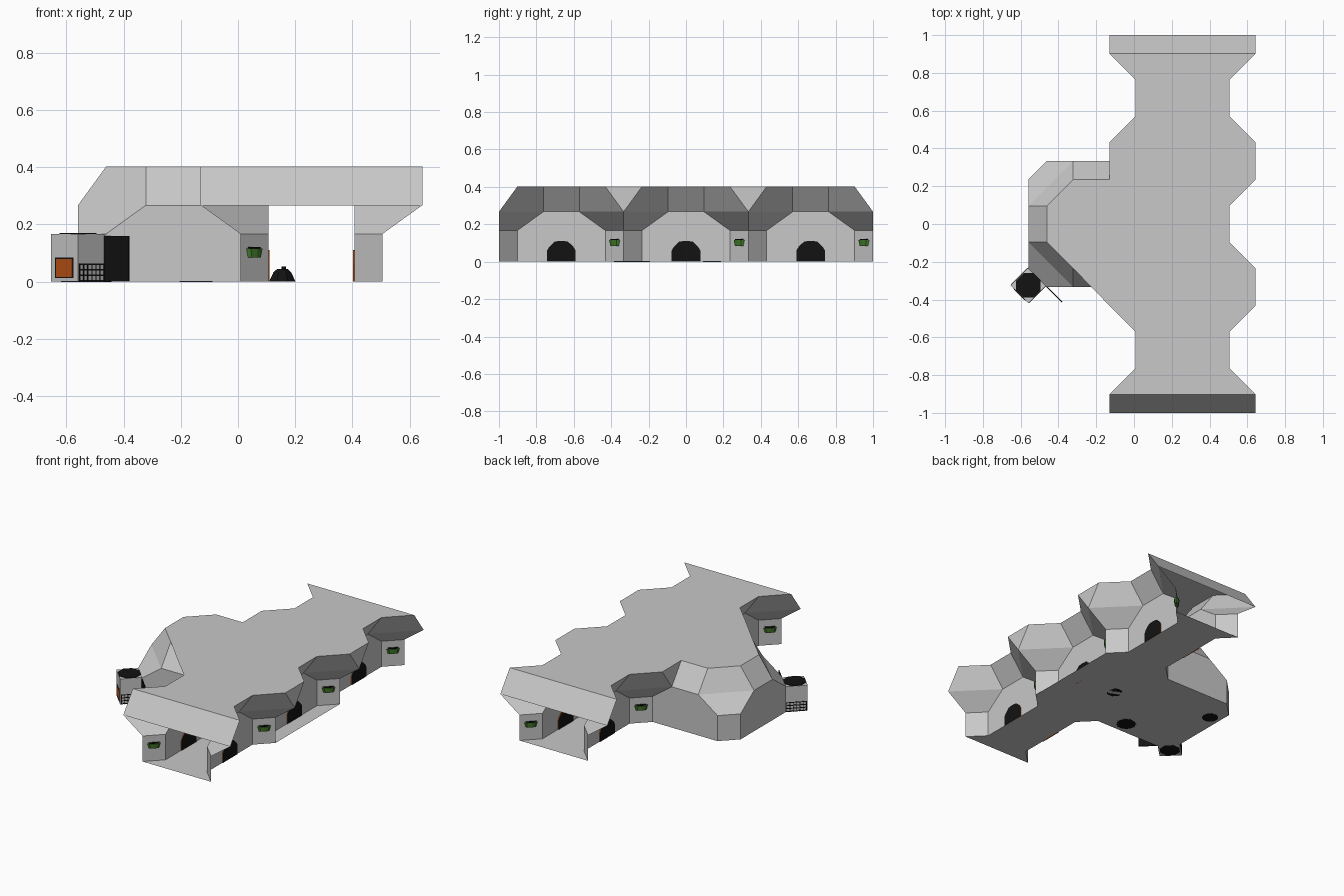
import bpy, bmesh, math
from mathutils import Matrix, Vector

if "Cube" in bpy.data.objects:
    bpy.data.objects.remove(bpy.data.objects["Cube"])

def material(name, rgb):
    m = bpy.data.materials.new(name)
    m.diffuse_color = (*rgb, 1)
    m.use_nodes = True
    m.node_tree.nodes["Principled BSDF"].inputs["Base Color"].default_value = m.diffuse_color
    return m

STONE = material("pale stone", (0.58, 0.58, 0.58))
BLACK = material("soot black", (0.006, 0.006, 0.006))
ORANGE = material("ember orange", (0.48, 0.08, 0.006))
GREEN = material("leaf green", (0.06, 0.2, 0.025))

def make(name, bm, mats):
    me = bpy.data.meshes.new(name)
    bm.to_mesh(me)
    bm.free()
    for m in mats:
        me.materials.append(m)
    ob = bpy.data.objects.new(name, me)
    bpy.context.collection.objects.link(ob)
    return ob

# One vault module: half size, start of bevel, half width of the flat arch top
H, B, A = 1 / 3, 0.235, 0.096
Z1, Z2, Z3 = 0.167, 0.267, 0.402
XL, XR = 0.107, 0.407             # corridor walls
CL, CR = XL - H, XR + H           # module centres left and right of the corridor

def face(bm, pts):
    bm.faces.new([bm.verts.new(p) for p in pts])

def corner(bm, cx, cy, sx, sy):
    """Diagonal wall and the bent hexagon above it."""
    P = lambda a, b, z: (cx + sx * a, cy + sy * b, z)
    face(bm, [P(H, B, 0), P(B, H, 0), P(B, H, Z1), P(H, B, Z1)])
    face(bm, [P(H, B, Z1), P(B, H, Z1), P(A, H, Z2), P(H, A, Z2)])
    face(bm, [P(H, A, Z2), P(A, H, Z2), P(A, B, Z3), P(B, A, Z3)])

def side(bm, cx, cy, dx, dy):
    """Arched wall and the sloping panel up to the roof."""
    P = lambda out, t, z: (cx + dx * out - dy * t, cy + dy * out + dx * t, z)
    face(bm, [P(H, -B, 0), P(H, B, 0), P(H, B, Z1), P(H, A, Z2), P(H, -A, Z2), P(H, -B, Z1)])
    face(bm, [P(H, -A, Z2), P(H, A, Z2), P(B, A, Z3), P(B, -A, Z3)])

# Corridor and side room walls
bm = bmesh.new()
ROWS = (-2 / 3, 0, 2 / 3)
walls = [(CR, y, -1) for y in ROWS] + [(CL, y, 1) for y in (ROWS[0], ROWS[2])]
for cx, cy, s in walls:
    side(bm, cx, cy, s, 0)
    for sy in (-1, 1):
        corner(bm, cx, cy, s, sy)
side(bm, CL, 0, -1, 0)
for s in (-1, 1):
    side(bm, CL, 0, 0, s)
    corner(bm, CL, 0, -1, s)
    # gables between modules and the sloping end eave
    for x in (CR - A, CL + A):
        face(bm, [(x, s * B, Z3), (x, s * H, Z2), (x, s * (2 * H - B), Z3)])
    e = 1 - H + B
    face(bm, [(CL + A, s, Z2), (CR - A, s, Z2), (CR - A, s * e, Z3), (CL + A, s * e, Z3)])
bmesh.ops.remove_doubles(bm, verts=bm.verts, dist=0.0005)
make("vault_walls", bm, [STONE])

def outline(fn_module, room):
    """Plan outline: right side going up, left side coming down round the room."""
    pts = [(CR - a, y + b) for y in ROWS for a, b in fn_module]
    left = [[(CL + a, y + b) for a, b in reversed(fn_module)] for y in (ROWS[2], ROWS[0])]
    mid = [(CL + a, b) for a, b in room] + [(CL + a, -b) for a, b in reversed(room)]
    return pts + left[0] + mid + left[1]

def sheet(name, pts, z):
    clean = [p for i, p in enumerate(pts) if (Vector(p) - Vector(pts[i - 1])).length > 0.002]
    bm = bmesh.new()
    face(bm, [(x, y, z) for x, y in clean])
    bmesh.ops.triangulate(bm, faces=bm.faces[:])
    make(name, bm, [STONE])

sheet("roof", outline([(A, -B), (B, -A), (B, A), (A, B)], [(A, B), (-A, B), (-B, A)]), Z3)
sheet("floor", outline([(B, -H), (H, -B), (H, B), (B, H)], [(-B, H), (-H, B)]), 0)

def box(name, loc, size, rot, mat):
    bm = bmesh.new()
    bmesh.ops.create_cube(bm, size=1)
    bmesh.ops.scale(bm, vec=size, verts=bm.verts)
    ob = make(name, bm, [mat])
    ob.matrix_world = Matrix.Translation(loc) @ Matrix.Rotation(rot, 4, 'Z')
    return ob

def drum(name, loc, r1, r2, h, n, mat):
    bm = bmesh.new()
    bmesh.ops.create_cone(bm, cap_ends=True, segments=n, radius1=r1, radius2=r2, depth=h)
    ob = make(name, bm, [mat])
    ob.location = (loc[0], loc[1], loc[2] + h / 2)
    ob.rotation_euler.z = math.pi / n
    return ob

# Rounded hatches on the arched walls: dark panel, orange rim
half = [(0.077, 0), (0.077, 0.058), (0.066, 0.078), (0.052, 0.092), (0.036, 0.107), (0.012, 0.111)]
prof = half + [(-y, z) for y, z in reversed(half)]
for x, y in [(XR, r) for r in ROWS] + [(XL, ROWS[0]), (XL, ROWS[2])]:
    bm = bmesh.new()
    face(bm, [(x - 0.005, y + a, z) for a, z in prof])
    ext = bmesh.ops.extrude_face_region(bm, geom=bm.faces[:])
    bmesh.ops.translate(bm, vec=(0.009, 0, 0),
                        verts=[v for v in ext["geom"] if isinstance(v, bmesh.types.BMVert)])
    bmesh.ops.recalc_face_normals(bm, faces=bm.faces)
    for f in bm.faces:
        f.material_index = 0 if abs(f.normal.x) > 0.5 else 1
    make("arched_hatch", bm, [BLACK, ORANGE])

# Wall planters through the diagonal piers
for x, y in ((0.057, -0.951), (0.057, 0.382), (0.457, -0.382), (0.457, 0.284), (0.457, 0.951)):
    for mat, h, z, w, nm in ((GREEN, 0.03, 0.1, 1, "planter_leaves"), (BLACK, 0.007, 0.118, 0.85, "planter_top")):
        bm = bmesh.new()
        bmesh.ops.create_cone(bm, cap_ends=True, segments=8, radius1=0.4, radius2=0.5, depth=1)
        bmesh.ops.scale(bm, vec=(0.08 * w, 0.034 * w, h), verts=bm.verts)
        ob = make(nm, bm, [mat])
        ob.location = (x, y, z)
        ob.rotation_euler.z = math.pi / 4

# Stove outside the room corner
Q = math.pi / 4
sx, sy, w = -0.559, -0.325, 0.134
def on_stove(name, lx, ly, z, size, mat):
    off = Matrix.Rotation(Q, 3, 'Z') @ Vector((lx, ly, z))
    box(name, (sx + off.x, sy + off.y, z), size, Q, mat)
on_stove("stove_body", 0, 0, 0.083, (w, w, 0.166), STONE)
on_stove("stove_frame", -w / 2, 0, 0.048, (0.003, 0.09, 0.072), BLACK)
on_stove("stove_fire", -w / 2, 0, 0.048, (0.006, 0.08, 0.062), ORANGE)
for s in (-1, 1):                                  # grilles on both sides
    for i in range(4):
        on_stove("grille_bar", 0, s * w / 2, 0.004 + 0.019 * i, (0.126, 0.004, 0.005), BLACK)
    for i in range(7):
        on_stove("grille_post", -0.06 + 0.02 * i, s * w / 2, 0.032, (0.004, 0.004, 0.064), BLACK)
drum("stove_top", (sx, sy, 0.164), 0.07, 0.07, 0.006, 8, BLACK)
drum("stove_base", (sx, sy, -0.001), 0.065, 0.065, 0.004, 8, BLACK)

# Upright panel beside the stove
box("side_panel", (-0.47, -0.325, 0.08), (0.25, 0.005, 0.16), -Q, BLACK)

# Fire pit and low tub in the room, lidded pot in the corridor
drum("fire_pit", (-0.147, -0.25, -0.001), 0.06, 0.05, 0.03, 12, BLACK)
for i in range(10):
    a = i * math.tau / 10
    box("ember", (-0.147 + 0.06 * math.cos(a), -0.25 + 0.06 * math.sin(a), 0.008),
        (0.014, 0.014, 0.016), a, ORANGE)
drum("low_tub", (-0.49, 0.14, -0.001), 0.05, 0.05, 0.04, 12, BLACK)
drum("pot_body", (0.155, 0, 0), 0.05, 0.034, 0.032, 8, BLACK)
drum("pot_lid", (0.155, 0, 0.032), 0.034, 0.02, 0.012, 8, BLACK)
drum("pot_knob", (0.16, 0, 0.044), 0.008, 0.008, 0.009, 6, BLACK)
